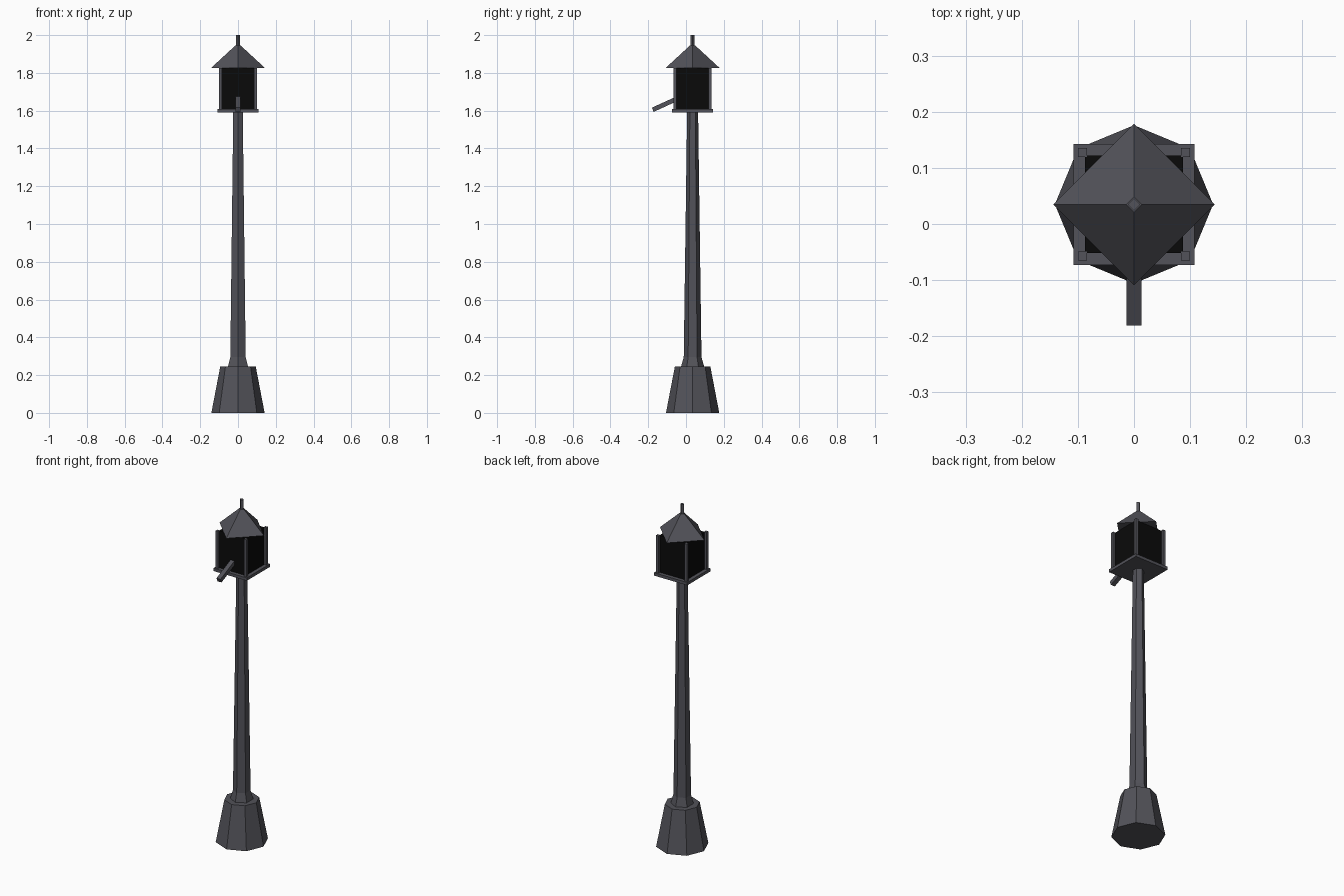
import bpy, bmesh, math
from mathutils import Matrix, Vector

if "Cube" in bpy.data.objects:
    bpy.data.objects.remove(bpy.data.objects["Cube"])

CY = 0.035  # the lantern's axis sits slightly behind the origin


def material(name, rgb):
    m = bpy.data.materials.new(name)
    m.diffuse_color = (*rgb, 1)
    m.use_nodes = True
    m.node_tree.nodes["Principled BSDF"].inputs["Base Color"].default_value = m.diffuse_color
    return m


IRON = material("dark grey iron", (0.085, 0.085, 0.1))
BLACK = material("black glass", (0.003, 0.003, 0.003))


def finish(name, bm, mat):
    bmesh.ops.recalc_face_normals(bm, faces=bm.faces)
    mesh = bpy.data.meshes.new(name)
    bm.to_mesh(mesh)
    bm.free()
    mesh.materials.append(mat)
    ob = bpy.data.objects.new(name, mesh)
    bpy.context.collection.objects.link(ob)
    return ob


def turned(name, sides, profile, mat=IRON):
    """Faceted column from (radius, z) rings, one corner facing the front."""
    bm = bmesh.new()
    rings = []
    for r, z in profile:
        angles = [-math.pi / 2 + 2 * math.pi * i / sides for i in range(sides)]
        rings.append([bm.verts.new((r * math.cos(a), CY + r * math.sin(a), z)) for a in angles])
    for low, high in zip(rings, rings[1:]):
        for i in range(sides):
            j = (i + 1) % sides
            bm.faces.new((low[i], low[j], high[j], high[i]))
    bm.faces.new(rings[0])
    bm.faces.new(rings[-1])
    return finish(name, bm, mat)


def box(name, centre, size, mat=IRON, tilt=0.0):
    bm = bmesh.new()
    bmesh.ops.create_cube(bm, size=1)
    place = Matrix.Translation(Vector(centre)) @ Matrix.Rotation(tilt, 4, 'X')
    bm.transform(place @ Matrix.Diagonal((*size, 1)))
    return finish(name, bm, mat)


# Octagonal foot and hexagonal pole with a flared collar
turned("foot", 8, [(0.141, 0), (0.094, 0.245)])
turned("pole", 6, [(0.062, 0.243), (0.047, 0.295), (0.029, 1.595)])

# Lantern: floor plate, dark glass body and corner posts
box("lantern_floor", (0, CY, 1.6), (0.216, 0.216, 0.017))
box("lantern_glass", (0, CY, 1.716), (0.174, 0.174, 0.218), BLACK)
for sx in (-1, 1):
    for sy in (-1, 1):
        box("corner_post", (sx * 0.092, CY + sy * 0.092, 1.717), (0.016, 0.016, 0.22))

# Diamond roof, turned 45 degrees to the body, with a spike
turned("roof", 4, [(0.144, 1.825), (0.014, 1.945)])
turned("roof_spike", 4, [(0.011, 1.94), (0.011, 2.0)])

# Sloping arm on the front
box("front_arm", (0, -0.103, 1.638), (0.026, 0.16, 0.024), IRON, math.radians(24.5))
